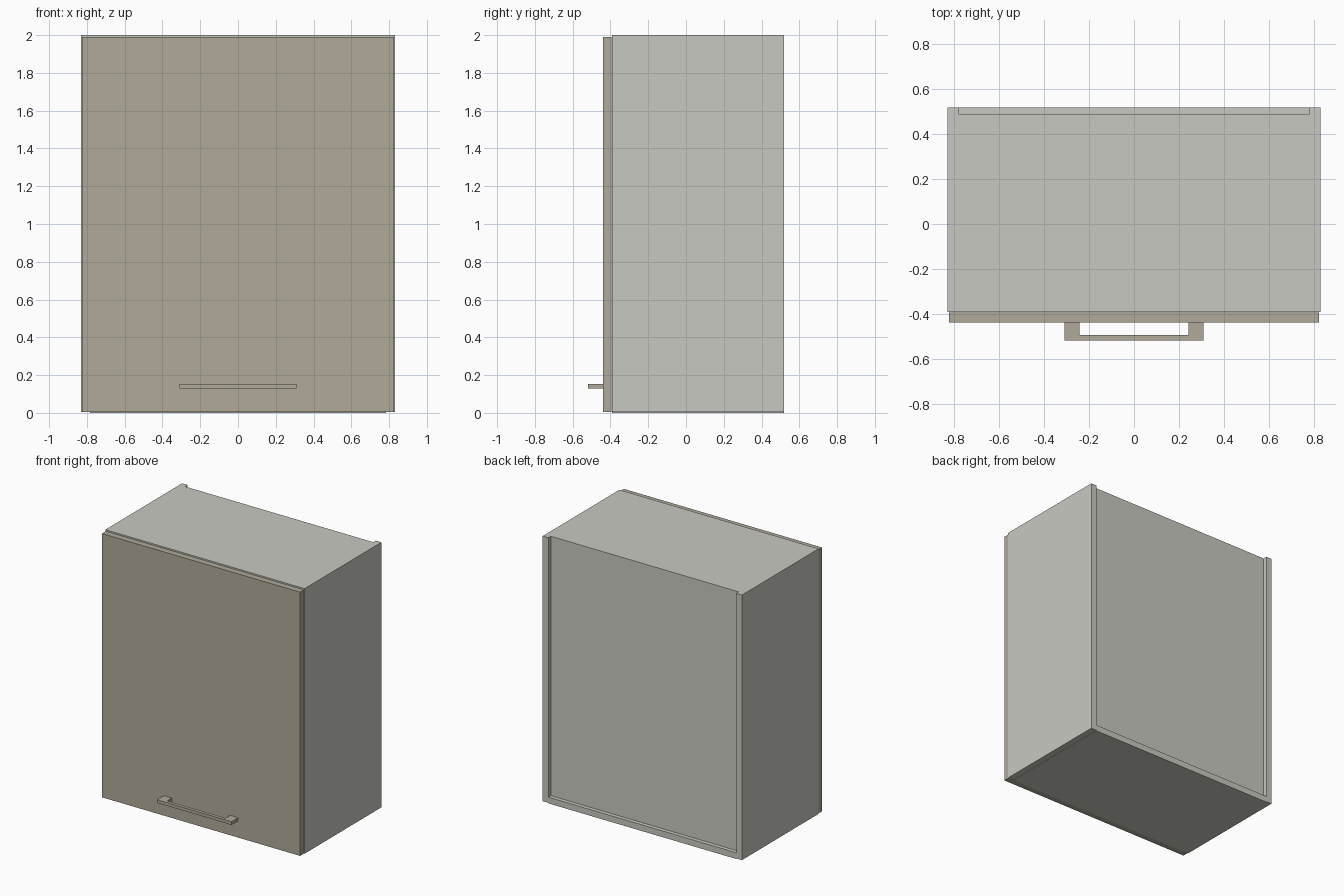
import bpy, bmesh

if "Cube" in bpy.data.objects:
    bpy.data.objects.remove(bpy.data.objects["Cube"])


def material(name, rgb):
    m = bpy.data.materials.new(name)
    m.diffuse_color = (*rgb, 1.0)
    m.use_nodes = True
    m.node_tree.nodes["Principled BSDF"].inputs["Base Color"].default_value = m.diffuse_color
    return m


CARCASS = material("pale_grey_board", (0.578, 0.584, 0.533))
FRONT = material("warm_taupe", (0.434, 0.402, 0.323))


def finish(name, bm, mat):
    bmesh.ops.recalc_face_normals(bm, faces=bm.faces)
    mesh = bpy.data.meshes.new(name)
    bm.to_mesh(mesh)
    bm.free()
    mesh.materials.append(mat)
    bpy.context.collection.objects.link(bpy.data.objects.new(name, mesh))


def prism(name, outline, z0, z1, mat):
    """Extrude a flat xy outline from z0 up to z1."""
    bm = bmesh.new()
    face = bm.faces.new([bm.verts.new((x, y, z0)) for x, y in outline])
    top = bmesh.ops.extrude_face_region(bm, geom=[face])["geom"]
    verts = [v for v in top if isinstance(v, bmesh.types.BMVert)]
    bmesh.ops.translate(bm, verts=verts, vec=(0, 0, z1 - z0))
    finish(name, bm, mat)


def board(name, x, y, z, mat):
    prism(name, [(x[0], y[0]), (x[1], y[0]), (x[1], y[1]), (x[0], y[1])], *z, mat)


HALF, INNER = 0.83, 0.783          # outer and inner half widths
Y_FRONT, Y_BACK = -0.393, 0.52     # carcass depth

# Carcass sides
for side, s in (("left", -1), ("right", 1)):
    board(f"{side}_side", sorted((s * INNER, s * HALF)), (Y_FRONT, Y_BACK), (0.004, 2.0), CARCASS)

# Bottom runs full depth, top stops at the recessed back panel
board("bottom_panel", (-INNER, INNER), (Y_FRONT, Y_BACK), (0.0, 0.047), CARCASS)
board("top_panel", (-INNER, INNER), (Y_FRONT, 0.482), (1.953, 2.0), CARCASS)
board("back_panel", (-INNER, INNER), (0.482, 0.49), (0.047, 2.0), CARCASS)

# Door
board("door", (-0.825, 0.825), (-0.44, Y_FRONT - 0.001), (0.004, 1.99), FRONT)

# U-shaped handle
prism("handle", [(-0.31, -0.44), (-0.31, -0.52), (0.31, -0.52), (0.31, -0.44),
                 (0.243, -0.44), (0.243, -0.495), (-0.243, -0.495), (-0.243, -0.44)],
      0.13, 0.154, FRONT)
